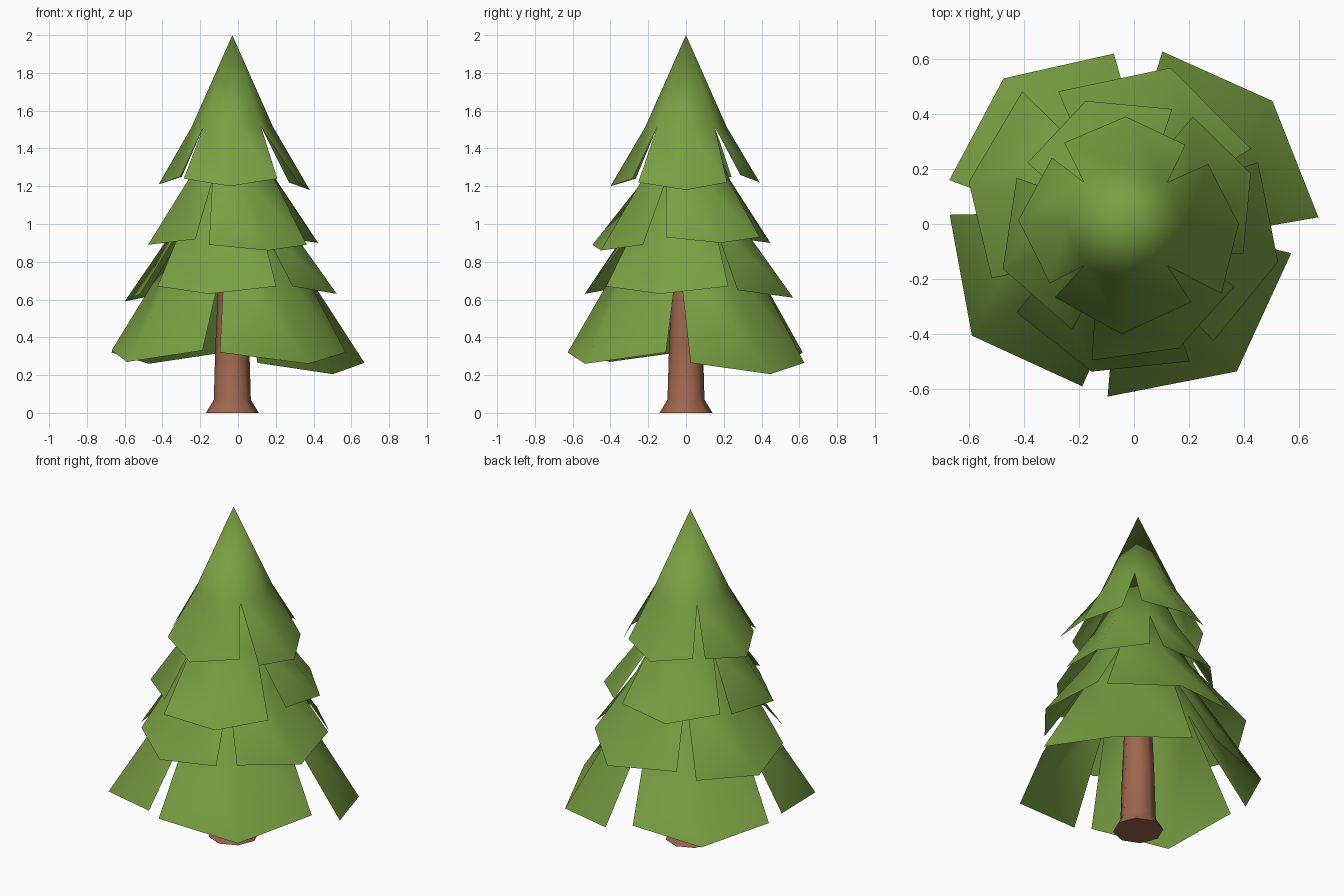
import bpy
import bmesh
from math import cos, sin, radians
from mathutils import Vector

if "Cube" in bpy.data.objects:
    bpy.data.objects.remove(bpy.data.objects["Cube"], do_unlink=True)

AXIS = Vector((-0.03, 0, 0))


def make_material(name, color):
    mat = bpy.data.materials.new(name)
    mat.use_nodes = True
    mat.diffuse_color = color
    mat.node_tree.nodes["Principled BSDF"].inputs["Base Color"].default_value = color
    return mat


def polar(angle, radius, z):
    a = radians(angle)
    return AXIS + Vector((radius * cos(a), radius * sin(a), z))


def finish(bm, name, mat):
    for face in bm.faces:
        face.smooth = True
    mesh = bpy.data.meshes.new(name)
    bm.to_mesh(mesh)
    bm.free()
    mesh.materials.append(mat)
    obj = bpy.data.objects.new(name, mesh)
    bpy.context.collection.objects.link(obj)
    return obj


def foliage_tier(name, start, tip, ring_radius, ring_z, lift, flaps):
    """Eight-sided cone whose skirt splits into four flaring flaps."""
    bm = bmesh.new()
    apex = bm.verts.new(polar(0, 0, tip))
    ring = [bm.verts.new(polar(start + 45 * i, ring_radius, ring_z)) for i in range(8)]
    for i in range(8):
        bm.faces.new((apex, ring[i], ring[(i + 1) % 8]))
    for k, (angle, half, r_mid, r_first, r_last, z) in enumerate(flaps):
        top = [ring[(2 * k + i) % 8] for i in range(3)]
        hem = [bm.verts.new(polar(angle - half, r_first, z + lift)),
               bm.verts.new(polar(angle, r_mid, z)),
               bm.verts.new(polar(angle + half, r_last, z + lift))]
        for i in range(2):
            bm.faces.new((top[i], hem[i], hem[i + 1], top[i + 1]))
    return finish(bm, name, green)


def trunk(name, profile, sides=8):
    """Tapered trunk with a flared, capped foot."""
    bm = bmesh.new()
    rings = [[bm.verts.new(polar(360 * i / sides, r, z)) for i in range(sides)]
             for r, z in profile]
    for low, high in zip(rings, rings[1:]):
        for i in range(sides):
            j = (i + 1) % sides
            bm.faces.new((low[i], low[j], high[j], high[i]))
    bm.faces.new(rings[0][::-1])
    bm.faces.new(rings[-1])
    obj = finish(bm, name, brown)
    bpy.context.view_layer.objects.active = obj
    obj.select_set(True)
    bpy.ops.object.shade_smooth_by_angle(angle=radians(50))
    obj.select_set(False)
    return obj


green = make_material("needle_green", (0.19, 0.35, 0.055, 1))
brown = make_material("bark_brown", (0.34, 0.135, 0.075, 1))

trunk("trunk", [(0.14, 0), (0.098, 0.07), (0.09, 0.35), (0.07, 0.8), (0.04, 1.3)])

# Flaps: direction, half width, middle radius, first and last corner radius, hem height
foliage_tier("top_tier", -45, 2.0, 0.215, 1.515, 0.04, [
    (0, 36, 0.41, 0.43, 0.37, 1.18),
    (90, 37, 0.39, 0.36, 0.37, 1.22),
    (178, 40, 0.39, 0.36, 0.35, 1.21),
    (268, 42, 0.40, 0.37, 0.37, 1.2)])

foliage_tier("upper_tier", -25, 1.78, 0.25, 1.23, 0.03, [
    (22, 36, 0.49, 0.44, 0.46, 0.9),
    (108, 40, 0.47, 0.45, 0.42, 0.9),
    (200, 43, 0.475, 0.43, 0.43, 0.89),
    (293, 37, 0.49, 0.51, 0.455, 0.86)])

foliage_tier("lower_tier", -60, 1.6, 0.3, 1.0, 0.04, [
    (-14, 39, 0.57, 0.53, 0.53, 0.63),
    (74, 43, 0.59, 0.53, 0.54, 0.61),
    (165, 37, 0.59, 0.61, 0.525, 0.59),
    (257, 38, 0.55, 0.51, 0.55, 0.63)])

foliage_tier("bottom_tier", -7, 1.45, 0.33, 0.84, 0.06, [
    (40, 38, 0.695, 0.70, 0.64, 0.205),
    (130, 36, 0.69, 0.62, 0.66, 0.26),
    (216, 39, 0.69, 0.64, 0.61, 0.27),
    (307, 43, 0.67, 0.63, 0.61, 0.26)])
